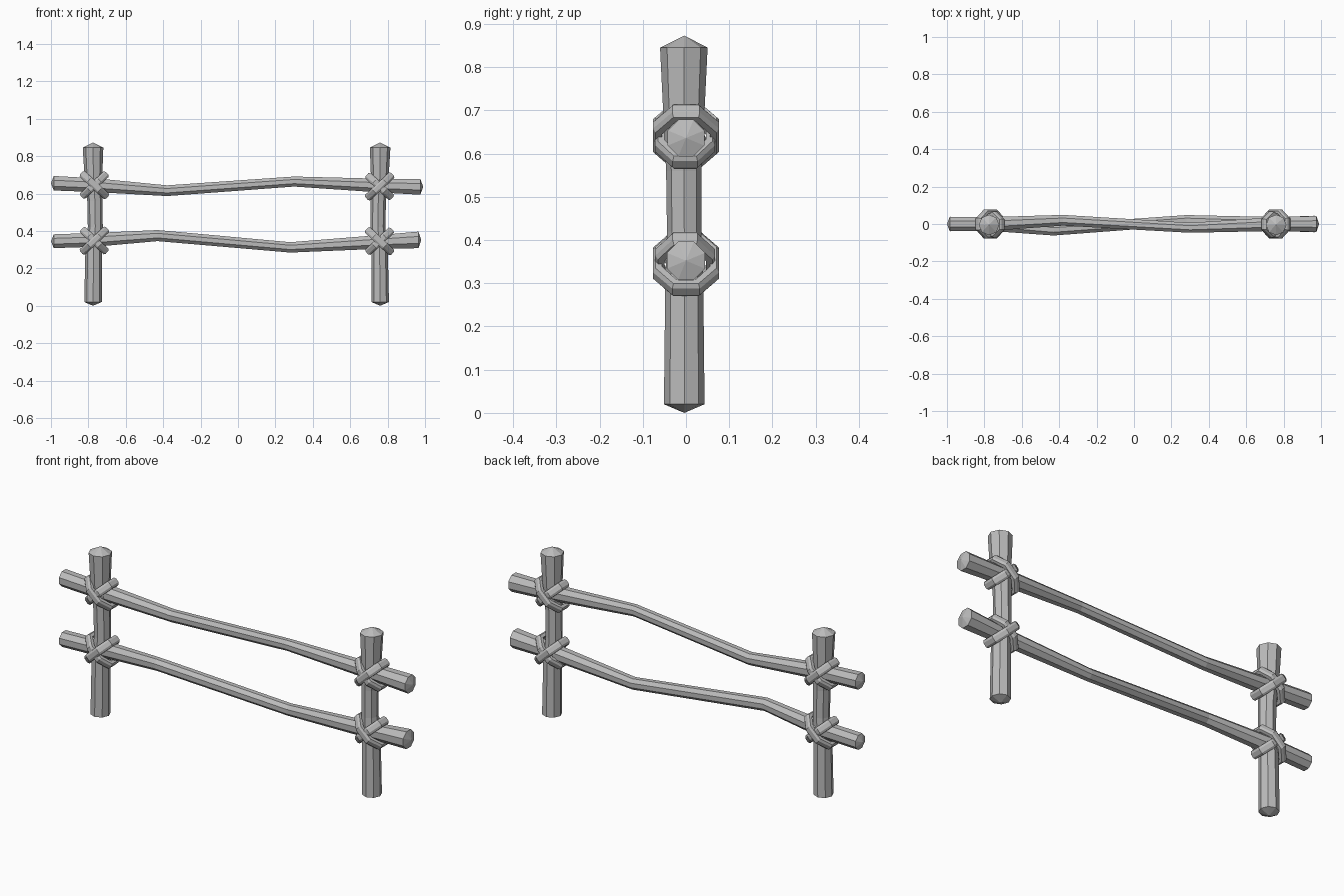
import bpy
import bmesh
import math
from mathutils import Vector, Matrix

cube = bpy.data.objects.get("Cube")
if cube:
    bpy.data.objects.remove(cube, do_unlink=True)

wood = bpy.data.materials.new("grey_wood")
wood.use_nodes = True
GREY = (0.5, 0.5, 0.5, 1)
wood.diffuse_color = GREY
wood.node_tree.nodes["Principled BSDF"].inputs["Base Color"].default_value = GREY

SIDES = 8


def finish(name, bm):
    bmesh.ops.recalc_face_normals(bm, faces=bm.faces)
    mesh = bpy.data.meshes.new(name)
    bm.to_mesh(mesh)
    bm.free()
    mesh.materials.append(wood)
    obj = bpy.data.objects.new(name, mesh)
    bpy.context.collection.objects.link(obj)
    return obj


def bridge(bm, a, b):
    n = len(a)
    for i in range(n):
        bm.faces.new((a[i], a[(i + 1) % n], b[(i + 1) % n], b[i]))


def pole(name, sections, u, v, turn, tips):
    """Loft octagons of (centre, radius) and close both ends with a low point."""
    bm = bmesh.new()
    rings = []
    for centre, radius in sections:
        ring = []
        for i in range(SIDES):
            a = math.tau * i / SIDES + turn
            ring.append(bm.verts.new(Vector(centre) + radius * (math.cos(a) * u + math.sin(a) * v)))
        rings.append(ring)
    for a, b in zip(rings, rings[1:]):
        bridge(bm, a, b)
    for ring, tip in ((rings[0], tips[0]), (rings[-1], tips[1])):
        apex = bm.verts.new(tip)
        for i in range(SIDES):
            bm.faces.new((ring[i], ring[(i + 1) % SIDES], apex))
    return finish(name, bm)


X, Y, Z = Vector((1, 0, 0)), Vector((0, 1, 0)), Vector((0, 0, 1))

# Upright posts, pinched between the rails: x offset, y, z, radius
POST = [(0, -.004, .02, .047), (.003, -.004, .3, .044), (.012, -.004, .42, .04),
        (.01, -.005, .56, .041), (.002, -.005, .68, .047), (0, -.005, .845, .055)]
for name, x0, s in (("right_post", -.775, 1), ("left_post", .76, -1)):
    rows = [((x0 + s * x, y, z), r) for x, y, z, r in POST]
    pole(name, rows, X, Y, 0, [(x0, -.004, 0), (x0, -.004, .873)])

# Crooked rails: x, y, z, radius
RAILS = {
    "upper_rail": [(-.985, 0, .655, .042), (-.77, 0, .645, .04), (-.38, .02, .615, .031),
                   (.3, -.02, .664, .029), (.77, 0, .642, .04), (.975, 0, .636, .046)],
    "lower_rail": [(-.985, 0, .345, .04), (-.77, 0, .352, .04), (-.43, -.032, .375, .032),
                   (.28, .02, .312, .03), (.77, 0, .342, .04), (.965, 0, .352, .048)],
}
for name, rows in RAILS.items():
    ends = [(rows[0][0] - .015, 0, rows[0][2]), (rows[-1][0] + .015, 0, rows[-1][2])]
    pole(name, [(row[:3], row[3]) for row in rows], Y, Z, math.pi / SIDES, ends)


def strap(name, centre, angle, long_r, deep_r):
    """Faceted loop in a diagonal plane, with a crowned strip section."""
    half, thick = .02, .02
    profile = [(-half, -thick), (-half, -.004), (-half * .5, .003),
               (half * .5, .003), (half, -.004), (half, -thick)]
    bm = bmesh.new()
    rings = []
    for i in range(SIDES):
        a = math.tau * (i + .5) / SIDES
        rings.append([bm.verts.new(((long_r + d) * math.cos(a), (deep_r + d) * math.sin(a), w))
                      for w, d in profile])
    for i in range(SIDES):
        bridge(bm, rings[i], rings[(i + 1) % SIDES])
    bm.transform(Matrix.Translation(centre) @ Matrix.Rotation(angle, 4, 'Y'))
    finish(name, bm)


# Crossed lashings at the four joints
JOINTS = [("upper_right", -.768, .645, 1), ("upper_left", .757, .638, -1),
          ("lower_right", -.768, .348, -1), ("lower_left", .757, .345, 1)]
for name, x, z, s in JOINTS:
    strap(name + "_lashing_outer", (x, 0, z), s * math.radians(43), .1, .08)
    strap(name + "_lashing_inner", (x, -.002, z), -s * math.radians(43), .097, .072)
